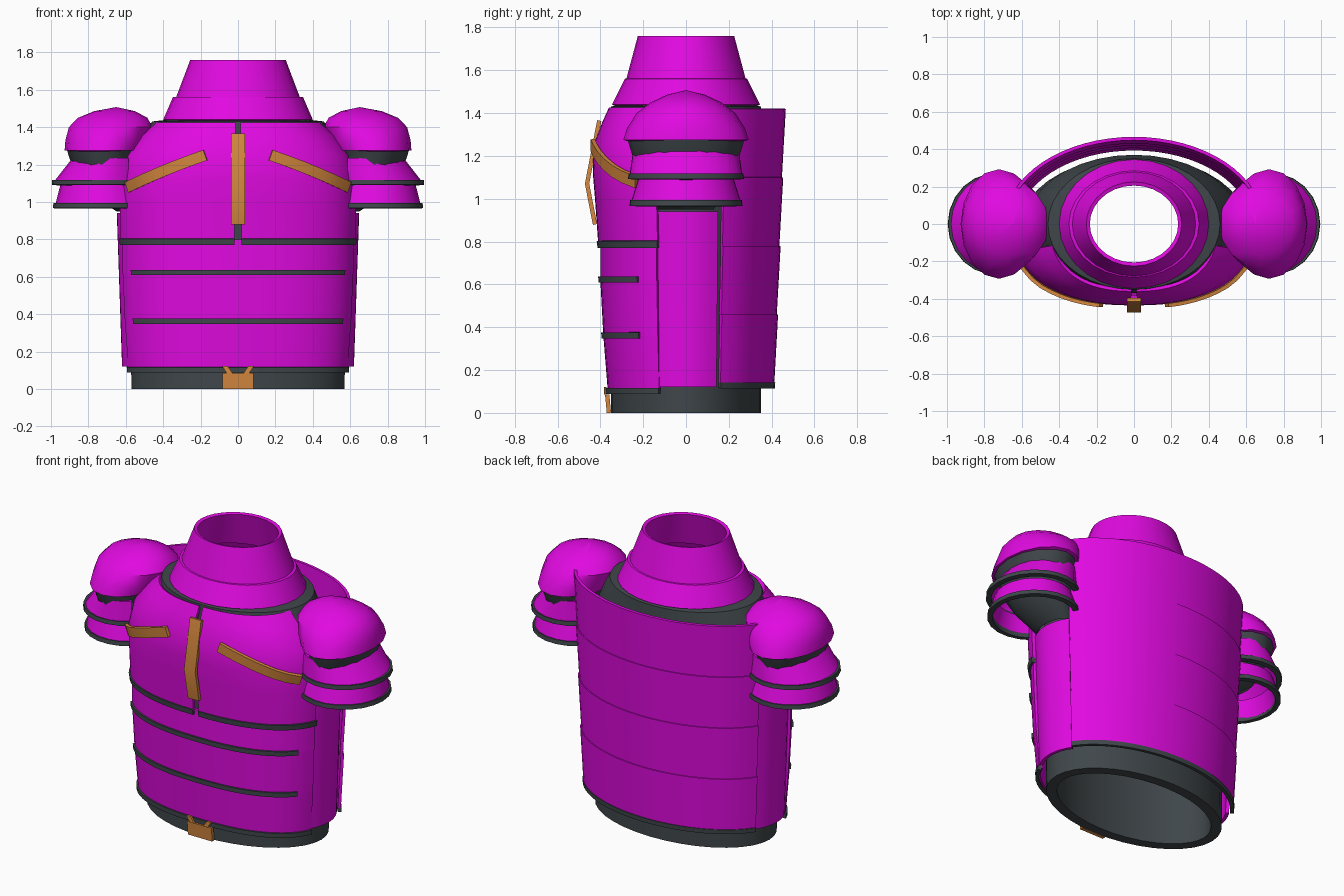
import bpy, bmesh
from math import sin, cos, radians, copysign
from mathutils import Vector

if "Cube" in bpy.data.objects:
    bpy.data.objects.remove(bpy.data.objects["Cube"])


def material(name, rgb):
    m = bpy.data.materials.new(name)
    m.use_nodes = True
    m.diffuse_color = (*rgb, 1)
    m.node_tree.nodes["Principled BSDF"].inputs["Base Color"].default_value = (*rgb, 1)
    return m


MAGENTA = material("magenta plate", (0.75, 0.003, 0.75))
DARK = material("dark cloth", (0.05, 0.062, 0.068))
TAN = material("tan leather", (0.68, 0.25, 0.05))


def grid_object(name, rows, mat, thick, offset=-1.0, mirror=False):
    """Skin rows of points, thicken, optionally mirror, and shade."""
    bm = bmesh.new()
    grid = [[bm.verts.new(p) for p in row] for row in rows]
    for low, high in zip(grid, grid[1:]):
        for i in range(len(low) - 1):
            bm.faces.new((low[i], low[i + 1], high[i + 1], high[i]))
    bmesh.ops.remove_doubles(bm, verts=bm.verts, dist=0.0015)
    mesh = bpy.data.meshes.new(name)
    bm.to_mesh(mesh)
    bm.free()
    ob = bpy.data.objects.new(name, mesh)
    bpy.context.collection.objects.link(ob)
    mesh.materials.append(mat)
    if mirror:
        mod = ob.modifiers.new("mirror", "MIRROR")
        mod.use_mirror_merge = False
    mod = ob.modifiers.new("thickness", "SOLIDIFY")
    mod.thickness, mod.offset = thick, offset
    bpy.ops.object.select_all(action="DESELECT")
    ob.select_set(True)
    bpy.context.view_layer.objects.active = ob
    bpy.ops.object.convert(target="MESH")
    bpy.ops.object.shade_smooth_by_angle(angle=radians(32))
    return ob


def shell(name, rings, a0=0, a1=360, mat=MAGENTA, thick=0.02, power=2.0, cx=0.0, n=24, mirror=False):
    """Loft of (z, rx, ry[, centre x]) superellipse arcs, listed bottom to top."""
    def bend(v):
        return copysign(abs(v) ** (2 / power), v)
    rows = []
    for z, rx, ry, *c in rings:
        x0 = c[0] if c else cx
        angles = [radians(a0 + (a1 - a0) * i / n) for i in range(n + 1)]
        rows.append([(x0 + rx * bend(cos(a)), ry * bend(sin(a)), z) for a in angles])
    return grid_object(name, rows, mat, thick, mirror=mirror)


def ribbon(name, path, across, thick, mirror=False):
    """Flat strap along a path with a constant half-width vector."""
    w = Vector(across)
    rows = [[Vector(p) - w, Vector(p) + w] for p in path]
    return grid_object(name, rows, TAN, thick, offset=0, mirror=mirror)


def blend(rings, z):
    """Radii of a ring profile at height z."""
    for a, b in zip(rings, rings[1:]):
        if z <= b[0]:
            t = (z - a[0]) / (b[0] - a[0])
            return [a[k] + (b[k] - a[k]) * t for k in (1, 2)]
    return rings[-1][1:3]


# Cloth undershirt and neck collar
shell("undershirt", [(0, .57, .35), (.5, .575, .35), (.95, .6, .36), (1.2, .57, .37),
                     (1.36, .5, .355), (1.43, .46, .35), (1.44, .37, .31)], mat=DARK, thick=.06, n=36)
shell("collar", [(1.44, .4, .345), (1.56, .348, .285), (1.562, .33, .278), (1.76, .255, .225)], n=28)

# Chest plate in two halves with a narrow centre gap
SQ = 2.4
CHEST = [(.79, .645, .41), (1.0, .65, .425), (1.12, .645, .435), (1.25, .61, .432),
         (1.36, .52, .39), (1.425, .45, .36)]
shell("chest_plates", CHEST, -89.2, -15, power=SQ, mirror=True)
shell("chest_trim", [(.77, .65, .413), (.803, .655, .417)], -89.2, -15, DARK, power=SQ, mirror=True)

# Belly bands, each with a dark lower border
BELLY = [(.1, .605, .365), (.36, .625, .386), (.62, .637, .4), (.8, .64, .4)]
for i, (low, high) in enumerate(zip(BELLY, BELLY[1:])):
    shell(f"belly_band_{i + 1}", [low, high], -164, -16, power=SQ)
    z, rx, ry = low
    inset = 16 if i == 0 else 30
    shell(f"belly_trim_{i + 1}", [(z - .012, rx + .008, ry + .009), (z + .016, rx + .01, ry + .01)],
          -180 + inset, -inset, DARK, power=SQ)

# Side plates
shell("side_plates", [(.12, .62, .38), (.94, .648, .4)], -20, 22, thick=.02, n=8, mirror=True)

# Back plate of four overlapping panels
edges = [.13, .46, .78, 1.1, 1.42]
for i in range(4):
    g = .012 * i
    shell(f"back_panel_{i + 1}", [(edges[i], .64 + g, .412 + g), (edges[i + 1], .658 + g, .43 + g)],
          23, 157, thick=.018)
shell("back_trim", [(.115, .643, .415), (.142, .645, .417)], 23, 157, DARK, thick=.022)

# Shoulder domes, sleeves and flared arm plates
shell("shoulder_domes", [(1.275, .205, .293, .722), (1.33, .218, .275, .705), (1.4, .224, .23, .68),
                         (1.45, .185, .165, .67), (1.485, .11, .09, .66), (1.507, .001, .001, .65)],
      n=16, mirror=True)
shell("sleeves", [(.95, .07, .13, .58), (1.06, .16, .19, .66), (1.2, .16, .25, .73), (1.3, .2, .28, .722)],
      mat=DARK, n=16, mirror=True)
ARM = [("upper", (1.11, .245, .265, .738), (1.235, .185, .247, .7)),
       ("lower", (.985, .245, .258, .732), (1.09, .215, .225, .735))]
for name, low, high in ARM:
    shell(f"{name}_arm_plates", [low, high], -128, 128, n=16, mirror=True)
    z, rx, ry, c = low
    shell(f"{name}_arm_trim", [(z - .018, rx + .013, ry + .007, c), (z + .008, rx + .01, ry + .005, c)],
          -128, 128, DARK, thick=.03, n=16, mirror=True)

# Diagonal chest straps following the plate
path = []
for i in range(9):
    t = i / 8
    x, z = .175 + .415 * t, 1.25 - .14 * t - .03 * t * t
    rx, ry = blend(CHEST, z)
    path.append((x, -ry * (1 - (x / rx) ** SQ) ** (1 / SQ) - .012, z))
ribbon("chest_straps", path, (.01, 0, .028), .02, mirror=True)

# Bent centre strap and belt buckle
ribbon("centre_strap", [(0, -.425, .88), (0, -.462, 1.07), (0, -.405, 1.365)], (.038, 0, 0), .02)
ribbon("belt_buckle", [(0, -.36, 0), (0, -.368, .085)], (.083, 0, 0), .02)
ribbon("buckle_tabs", [(.045, -.378, .085), (.07, -.378, .122)], (.015, 0, 0), .012, mirror=True)
